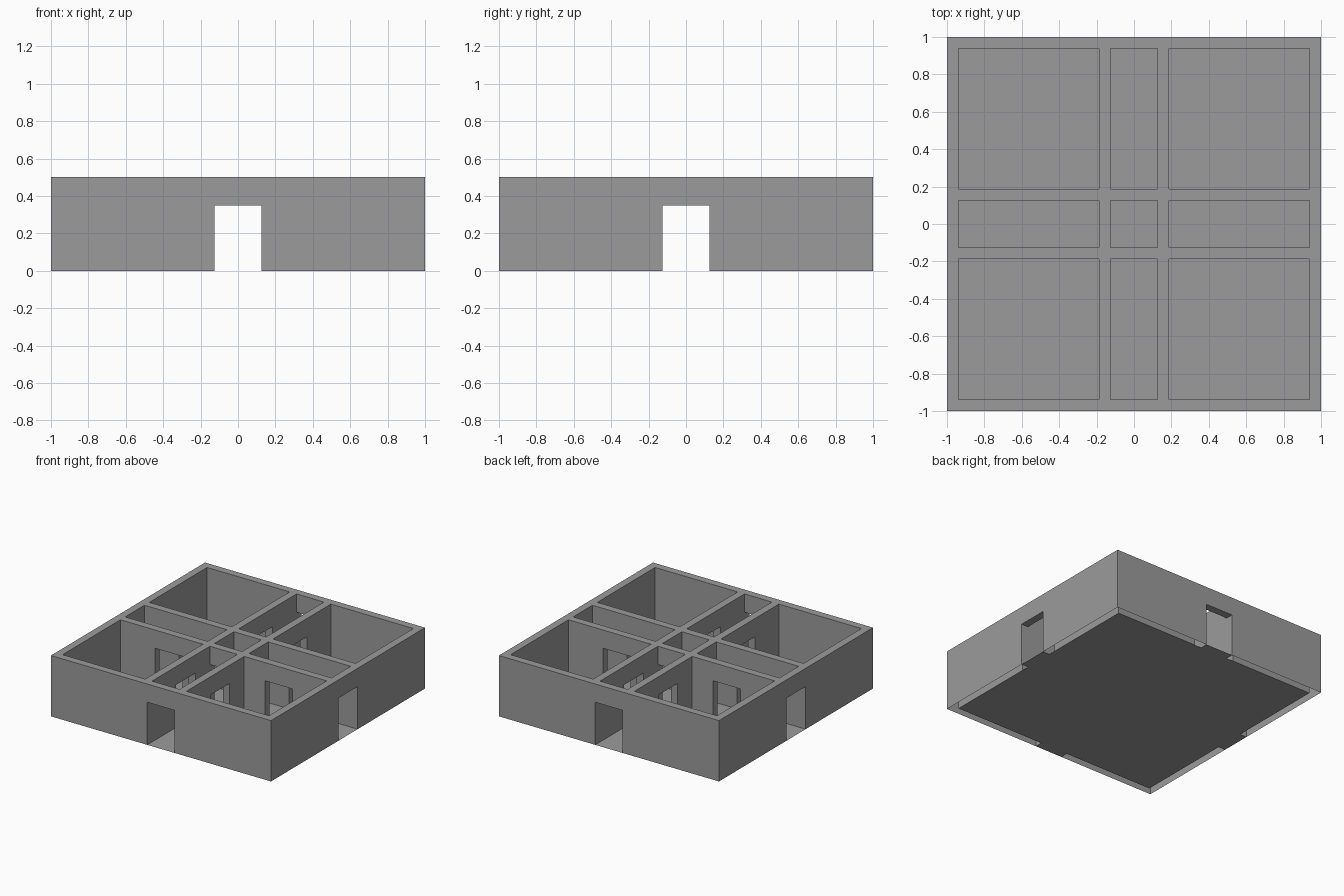
import bpy
import bmesh

cube = bpy.data.objects.get("Cube")
if cube:
    bpy.data.objects.remove(cube, do_unlink=True)

# One plain grey for the whole building
grey = bpy.data.materials.new("plain grey")
grey.use_nodes = True
colour = (0.33, 0.33, 0.33, 1)
grey.diffuse_color = colour
grey.node_tree.nodes["Principled BSDF"].inputs["Base Color"].default_value = colour

# Plan grid lines, mirrored about the centre, and storey levels
half = [0.125, 0.1875, 0.375, 0.625, 0.9375, 1.0]
LINES = [-v for v in reversed(half)] + half
LEVELS = [0, 0.35, 0.5]
N = len(LINES) - 1
OUTER, INNER = {0, N - 1}, {4, 6}
CENTRE_DOOR, ROOM_DOORS = 5, {2, 5, 8}


def is_door(i, j):
    """True where a doorway pierces a wall at this plan cell."""
    for a, b in ((i, j), (j, i)):
        if a in OUTER and b == CENTRE_DOOR:
            return True
        if a in INNER and b in ROOM_DOORS:
            return True
    return False


def solid(i, j, k):
    if not (0 <= i < N and 0 <= j < N and 0 <= k < 2):
        return False
    wall = bool({i, j} & (OUTER | INNER))
    return wall and not (k == 0 and is_door(i, j))


def add_face(bm, cell, axis, side):
    """Add one side of a grid cell, facing outward."""
    u, v = (axis + 1) % 3, (axis + 2) % 3
    corners = []
    for du, dv in ((0, 0), (1, 0), (1, 1), (0, 1)):
        idx = list(cell)
        idx[axis] += side
        idx[u] += du
        idx[v] += dv
        corners.append(bm.verts.new((LINES[idx[0]], LINES[idx[1]], LEVELS[idx[2]])))
    bm.faces.new(corners if side else corners[::-1])


def finish(bm, name):
    bmesh.ops.remove_doubles(bm, verts=bm.verts, dist=0.0001)
    bmesh.ops.dissolve_limit(bm, angle_limit=0.01, verts=bm.verts, edges=bm.edges)
    bmesh.ops.triangulate(bm, faces=[f for f in bm.faces if len(f.verts) > 4])
    mesh = bpy.data.meshes.new(name)
    bm.to_mesh(mesh)
    bm.free()
    mesh.materials.append(grey)
    bpy.context.collection.objects.link(bpy.data.objects.new(name, mesh))


# Walls: hollow shell with doorways, open underneath
walls = bmesh.new()
for i in range(N):
    for j in range(N):
        for k in range(2):
            if not solid(i, j, k):
                continue
            for axis in range(3):
                for side in (0, 1):
                    near = [i, j, k]
                    near[axis] += 1 if side else -1
                    if not solid(*near) and near[2] >= 0:
                        add_face(walls, (i, j, k), axis, side)
finish(walls, "walls")

# Floor: fills the inside and reaches out through the outer doorways
floor = bmesh.new()
for i in range(N):
    for j in range(N):
        if not {i, j} & OUTER or is_door(i, j):
            add_face(floor, (i, j, 0), 2, 0)
bmesh.ops.reverse_faces(floor, faces=floor.faces)
finish(floor, "floor")
